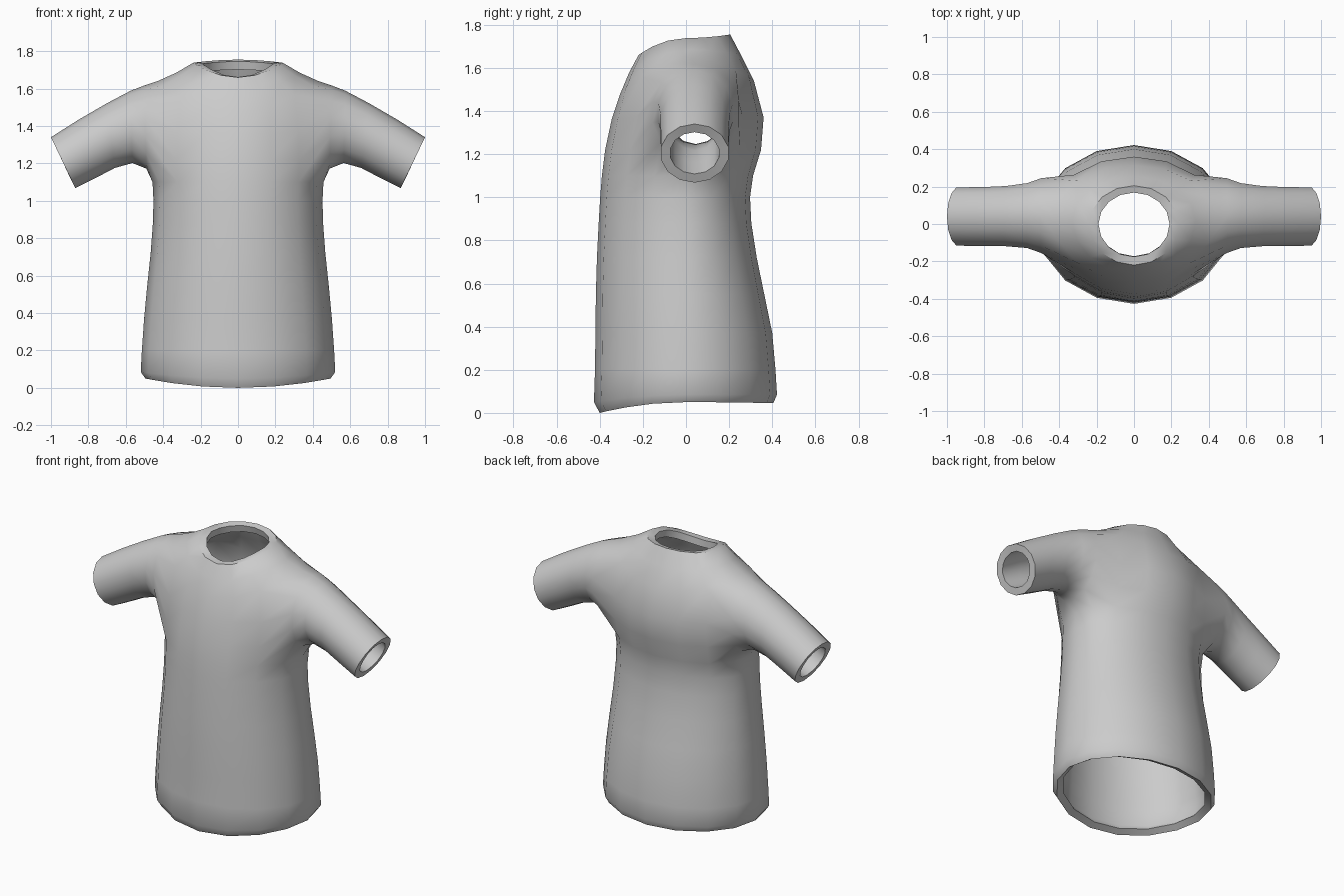
import bpy, bmesh, math

if "Cube" in bpy.data.objects:
    bpy.data.objects.remove(bpy.data.objects["Cube"])

COLS = 16
# body rings: z front, z side, z back, half width, front y, back y, centre y
BODY = [
    (0.00, 0.05, 0.045, 0.495, -0.400, 0.405, 0.0),   # hem edge
    (0.05, 0.085, 0.085, 0.520, -0.427, 0.422, 0.0),
    (0.20, 0.20, 0.20, 0.514, -0.422, 0.415, 0.0),
    (0.37, 0.37, 0.37, 0.502, -0.420, 0.400, 0.0),
    (0.55, 0.55, 0.55, 0.485, -0.418, 0.363, 0.0),
    (0.72, 0.72, 0.72, 0.467, -0.413, 0.328, 0.0),
    (0.88, 0.88, 0.88, 0.455, -0.405, 0.303, 0.0),
    (1.00, 1.00, 1.00, 0.452, -0.398, 0.297, 0.0),
    (1.10, 1.10, 1.10, 0.457, -0.390, 0.311, 0.01),   # armhole bottom
    (1.22, 1.22, 1.22, 0.460, -0.375, 0.348, 0.02),
    (1.36, 1.38, 1.37, 0.455, -0.345, 0.360, 0.03),
    (1.48, 1.64, 1.54, 0.430, -0.305, 0.315, 0.03),   # armhole top
    (1.58, 1.685, 1.66, 0.330, -0.263, 0.255, 0.02),
    (1.66, 1.738, 1.755, 0.240, -0.220, 0.205, 0.0),  # neck edge
    (1.662, 1.733, 1.745, 0.190, -0.175, 0.168, 0.0), # neck rim
]
LOW, HIGH = 8, 11
# sleeve rings: top x, top z, bottom x, bottom z, centre y, half depth
SLEEVE = [
    (0.50, 1.617, 0.490, 1.172, 0.045, 0.205),
    (0.575, 1.588, 0.565, 1.202, 0.045, 0.178),
    (0.70, 1.522, 0.660, 1.175, 0.042, 0.165),
    (0.85, 1.435, 0.765, 1.120, 0.040, 0.161),
    (1.00, 1.340, 0.870, 1.068, 0.040, 0.160),
]

bm = bmesh.new()

# body of the shirt
rings = []
for zf, zs, zb, w, yf, yb, yc in BODY:
    ring = []
    for k in range(COLS):
        a = 2 * math.pi * k / COLS
        c = math.cos(a)
        y = yc + c * (yf - yc) if c > 0 else yc - c * (yb - yc)
        z = zs + c * c * ((zf if c > 0 else zb) - zs)
        ring.append(bm.verts.new((w * math.sin(a), y, z)))
    rings.append(ring)
for r in range(len(rings) - 1):
    for k in range(COLS):
        if LOW <= r < HIGH and (k % 8) in (2, 3, 4, 5):
            continue  # armhole
        n = (k + 1) % COLS
        bm.faces.new((rings[r][k], rings[r][n], rings[r + 1][n], rings[r + 1][k]))

# sleeves growing out of the armholes
for side, mid in ((1, 4), (-1, 12)):
    def v(r, off):
        return rings[r][mid + side * off]
    back = [v(HIGH, 0), v(HIGH, 1)] + [v(r, 2) for r in range(HIGH, LOW - 1, -1)] + [v(LOW, 1), v(LOW, 0)]
    front = [v(LOW, -1)] + [v(r, -2) for r in range(LOW, HIGH + 1)] + [v(HIGH, -1)]
    prev = back + front
    count = len(prev)
    for tx, tz, bx, bz, yc, hy in SLEEVE:
        ring = []
        for k in range(count):
            a = 2 * math.pi * k / count
            t = (1 - math.cos(a)) / 2
            ring.append(bm.verts.new((side * (tx + (bx - tx) * t),
                                      yc + hy * math.sin(a), tz + (bz - tz) * t)))
        for k in range(count):
            n = (k + 1) % count
            bm.faces.new((prev[k], prev[n], ring[n], ring[k]))
        prev = ring

for vert in [v for v in bm.verts if not v.link_faces]:
    bm.verts.remove(vert)
bmesh.ops.recalc_face_normals(bm, faces=bm.faces[:])
bm.normal_update()
bm.faces.ensure_lookup_table()
if bm.faces[COLS].normal.y > 0:
    bmesh.ops.reverse_faces(bm, faces=bm.faces[:])

mesh = bpy.data.meshes.new("shirt")
bm.to_mesh(mesh)
bm.free()
shirt = bpy.data.objects.new("shirt", mesh)
bpy.context.collection.objects.link(shirt)

# plain cloth colour
cloth = bpy.data.materials.new("grey cloth")
cloth.diffuse_color = (0.6, 0.6, 0.6, 1)
cloth.use_nodes = True
cloth.node_tree.nodes["Principled BSDF"].inputs["Base Color"].default_value = cloth.diffuse_color
mesh.materials.append(cloth)

# cloth thickness towards the inside
bpy.context.view_layer.objects.active = shirt
shirt.select_set(True)
solid = shirt.modifiers.new("thickness", 'SOLIDIFY')
solid.thickness = 0.045
solid.offset = -1
bpy.ops.object.modifier_apply(modifier=solid.name)
bpy.ops.object.shade_smooth_by_angle(angle=math.radians(48))
